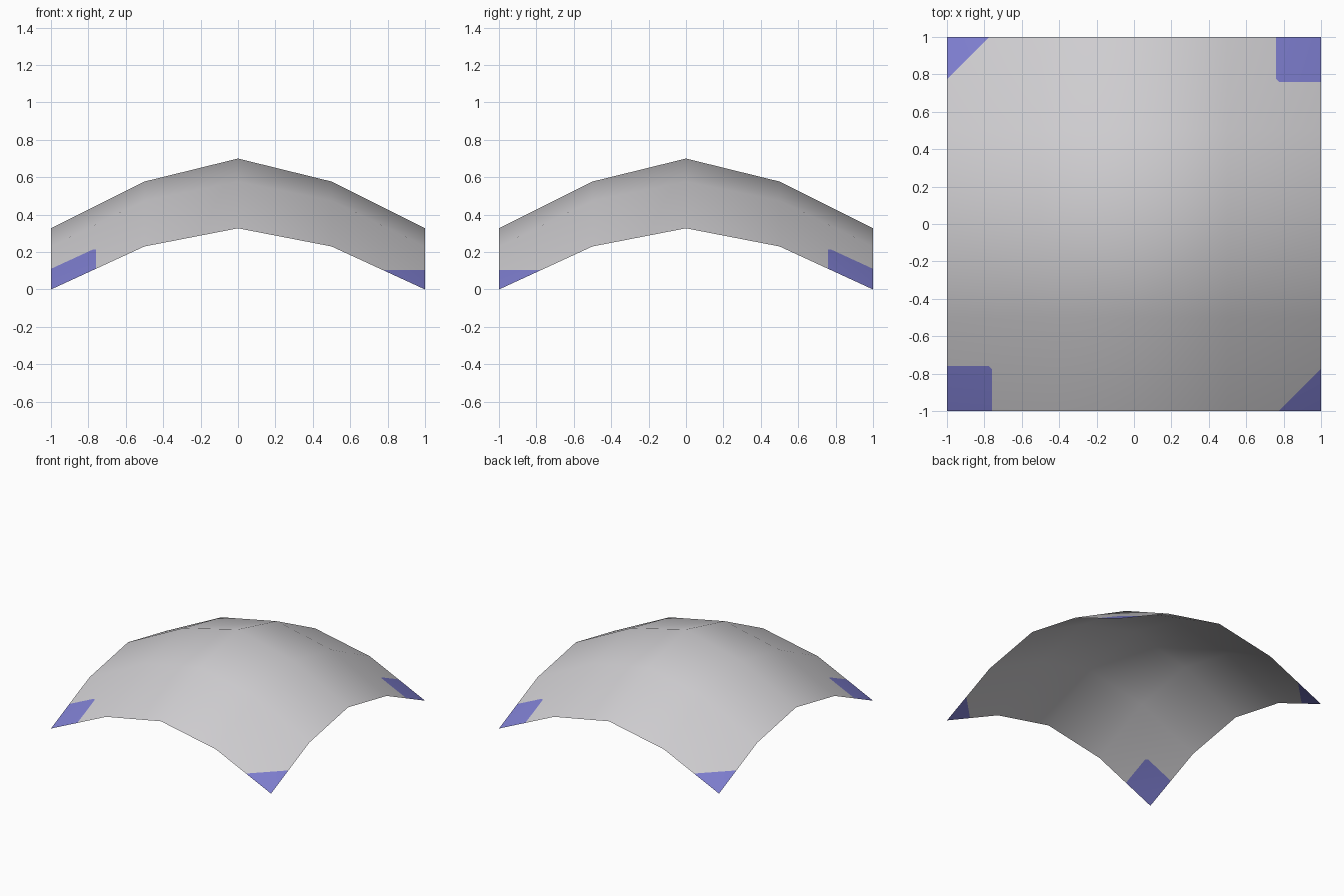
import bpy, bmesh
from mathutils import Vector

cube = bpy.data.objects.get("Cube")
if cube:
    bpy.data.objects.remove(cube)


def material(name, color):
    mat = bpy.data.materials.new(name)
    mat.use_nodes = True
    mat.diffuse_color = color
    mat.node_tree.nodes["Principled BSDF"].inputs["Base Color"].default_value = color
    return mat


# Height of the sheet by grid steps away from the centre
HEIGHTS = ((0.70, 0.577, 0.327),
           (0.577, 0.475, 0.23),
           (0.327, 0.23, 0.0))
INSET = 0.76      # inner border of the square corner patches
CHAMFER = 1.535   # clips the inner tip of the square patches
CHORD = 1.773     # border of the triangular corner patches

# Domed sheet: a four by four grid
bm = bmesh.new()
bmesh.ops.create_grid(bm, x_segments=4, y_segments=4, size=1)
for v in bm.verts:
    v.co.z = HEIGHTS[round(abs(v.co.x) * 2)][round(abs(v.co.y) * 2)]
bmesh.ops.triangulate(bm, faces=bm.faces[:])


def cut_corner(sx, sy, direction, distance):
    """Cut the faces of one corner square along a vertical plane."""
    faces = []
    for f in bm.faces:
        c = f.calc_center_median()
        if c.x * sx > 0.5 and c.y * sy > 0.5:
            faces.append(f)
    edges = list({e for f in faces for e in f.edges})
    verts = list({v for f in faces for v in f.verts})
    normal = Vector((direction[0] * sx, direction[1] * sy, 0))
    bmesh.ops.bisect_plane(bm, geom=verts + edges + faces, dist=1e-5,
                           plane_co=normal * distance / normal.length_squared,
                           plane_no=normal)


# Borders of the corner patches
for s in (-1, 1):
    cut_corner(s, s, (1, 0), INSET)
    cut_corner(s, s, (0, 1), INSET)
    cut_corner(s, s, (1, 1), CHAMFER)
    cut_corner(s, -s, (1, 1), CHORD)

# Colour the corner patches
for f in bm.faces:
    f.smooth = True
    c = f.calc_center_median()
    x, y = abs(c.x), abs(c.y)
    if c.x * c.y > 0:
        patch = min(x, y) > INSET and x + y > CHAMFER
    else:
        patch = x + y > CHORD
    f.material_index = int(patch)

mesh = bpy.data.meshes.new("domed_sheet")
bm.to_mesh(mesh)
bm.free()
mesh.materials.append(material("light_grey", (0.62, 0.61, 0.63, 1)))
mesh.materials.append(material("soft_blue", (0.21, 0.21, 0.63, 1)))


# Even smooth shading across the cut faces
def slope(t):
    a = abs(t)
    s = 0.75 * a if a < 0.5 else 0.25 + 0.25 * a
    return s if t > 0 else -s


mesh.normals_split_custom_set_from_vertices(
    [Vector((slope(v.co.x), slope(v.co.y), 1)).normalized() for v in mesh.vertices])

sheet = bpy.data.objects.new("domed_sheet", mesh)
bpy.context.collection.objects.link(sheet)
